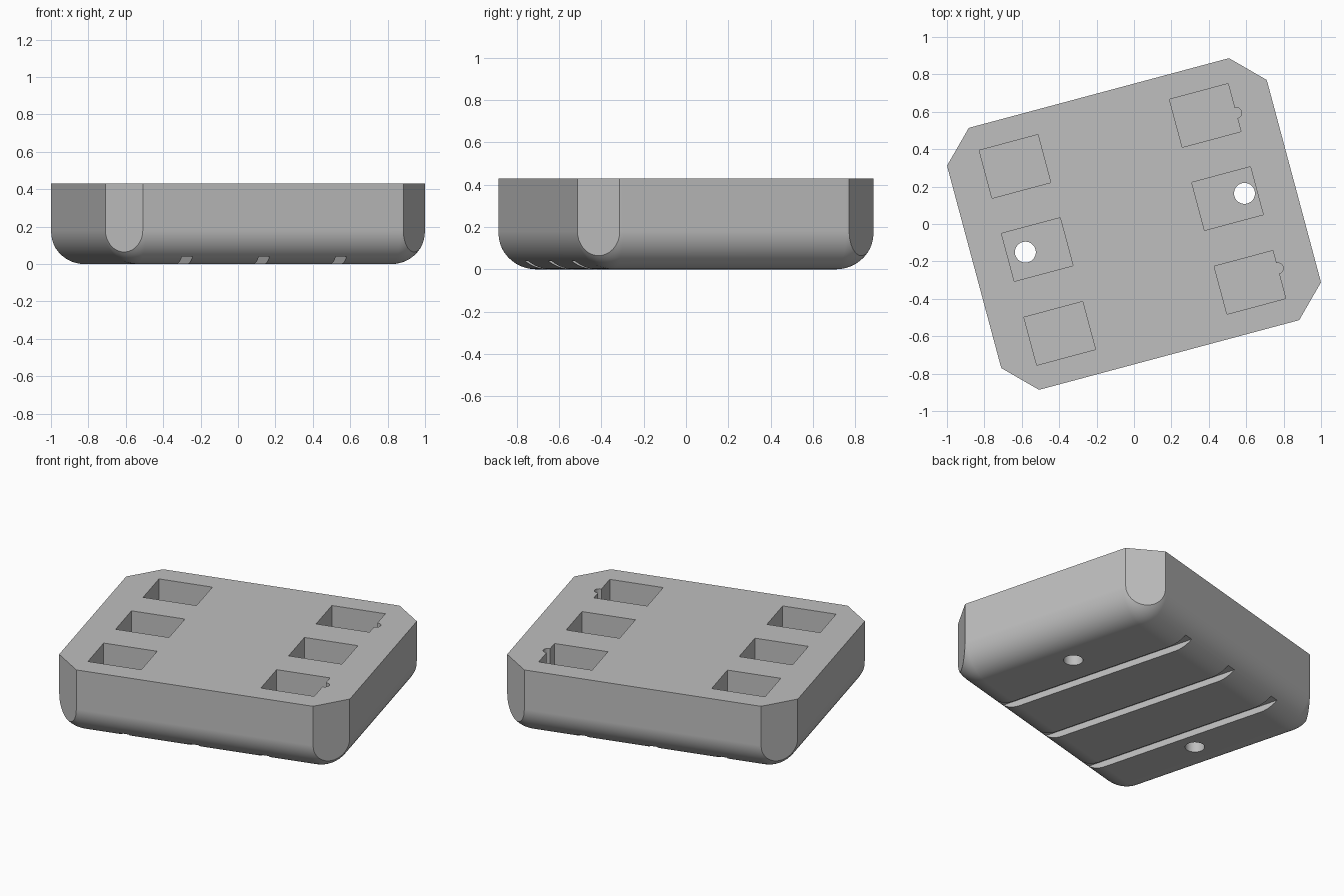
import bpy, bmesh, math
from mathutils import Matrix, Vector

HX, HY, HEIGHT = 0.885, 0.725, 0.43
ROUND = 0.18
CHAMFER = 0.165
FLOOR = 0.14
TURN = Matrix.Rotation(math.radians(15), 4, 'Z')

if "Cube" in bpy.data.objects:
    bpy.data.objects.remove(bpy.data.objects["Cube"])

grey = bpy.data.materials.new("plain grey")
grey.use_nodes = True
colour = (0.52, 0.52, 0.52, 1)
grey.diffuse_color = colour
grey.node_tree.nodes["Principled BSDF"].inputs["Base Color"].default_value = colour


def make_object(name, bm):
    mesh = bpy.data.meshes.new(name)
    bmesh.ops.recalc_face_normals(bm, faces=bm.faces)
    bm.to_mesh(mesh)
    bm.free()
    mesh.materials.append(grey)
    obj = bpy.data.objects.new(name, mesh)
    bpy.context.collection.objects.link(obj)
    return obj


def box(bm, x, y, z0, z1, sx, sy):
    place = Matrix.Translation((x, y, (z0 + z1) / 2)) @ Matrix.Diagonal((sx, sy, z1 - z0, 1))
    bmesh.ops.create_cube(bm, size=1, matrix=place)


def rod(bm, x, y, z0, z1, radius):
    bmesh.ops.create_cone(bm, cap_ends=True, segments=32, radius1=radius, radius2=radius,
                          depth=z1 - z0, matrix=Matrix.Translation((x, y, (z0 + z1) / 2)))


def cut(target, name, shape, *args):
    bm = bmesh.new()
    shape(bm, *args)
    cutter = make_object(name, bm)
    cutter.hide_render = True
    mod = target.modifiers.new(name, 'BOOLEAN')
    mod.operation = 'DIFFERENCE'
    mod.solver = 'EXACT'
    mod.object = cutter
    bpy.context.view_layer.objects.active = target
    bpy.ops.object.modifier_apply(modifier=mod.name)
    bpy.data.objects.remove(cutter)


# Block with rounded sides and underside, flat on top
bm = bmesh.new()
box(bm, 0, 0, 0, HEIGHT, 2 * HX, 2 * HY)
rounded = [e for e in bm.edges if min(v.co.z for v in e.verts) < 0.01]
bmesh.ops.bevel(bm, geom=rounded, offset=ROUND, offset_type='OFFSET',
                segments=14, profile=0.5, affect='EDGES')

# Slice the four corners flat
for sx in (-1, 1):
    for sy in (-1, 1):
        geom = bm.verts[:] + bm.edges[:] + bm.faces[:]
        result = bmesh.ops.bisect_plane(
            bm, geom=geom, plane_co=Vector((sx * (HX - CHAMFER), sy * HY, 0)),
            plane_no=Vector((sx, sy, 0)).normalized(), clear_outer=True)
        rim = [g for g in result["geom_cut"] if isinstance(g, bmesh.types.BMEdge)]
        bmesh.ops.holes_fill(bm, edges=rim, sides=0)
block = make_object("base_block", bm)

# Rows of rectangular pockets
for x in (-0.535, 0.518):
    for y in (-0.462, 0.002, 0.462):
        cut(block, "pocket", box, x, y, FLOOR, HEIGHT + 0.1, 0.325, 0.265)

# Small half-round notches in the pocket walls
for y in (-0.428, 0.432):
    cut(block, "notch", rod, 0.683, y, FLOOR, HEIGHT + 0.1, 0.028)

# Screw holes through the middle pockets
for x in (-0.6, 0.613):
    cut(block, "screw_hole", rod, x, 0.005, -0.1, FLOOR + 0.05, 0.056)

# Grooves along the underside
for x in (-0.457, -0.031, 0.395):
    cut(block, "groove", box, x, 0, -0.1, 0.04, 0.06, 2)

block.data.transform(TURN)

# Smooth the rounded edges, keep the rest crisp
for obj in bpy.context.selected_objects:
    obj.select_set(False)
block.select_set(True)
bpy.context.view_layer.objects.active = block
bpy.ops.object.shade_smooth_by_angle(angle=math.radians(25))
weighted = block.modifiers.new("even_shading", 'WEIGHTED_NORMAL')
weighted.keep_sharp = True
